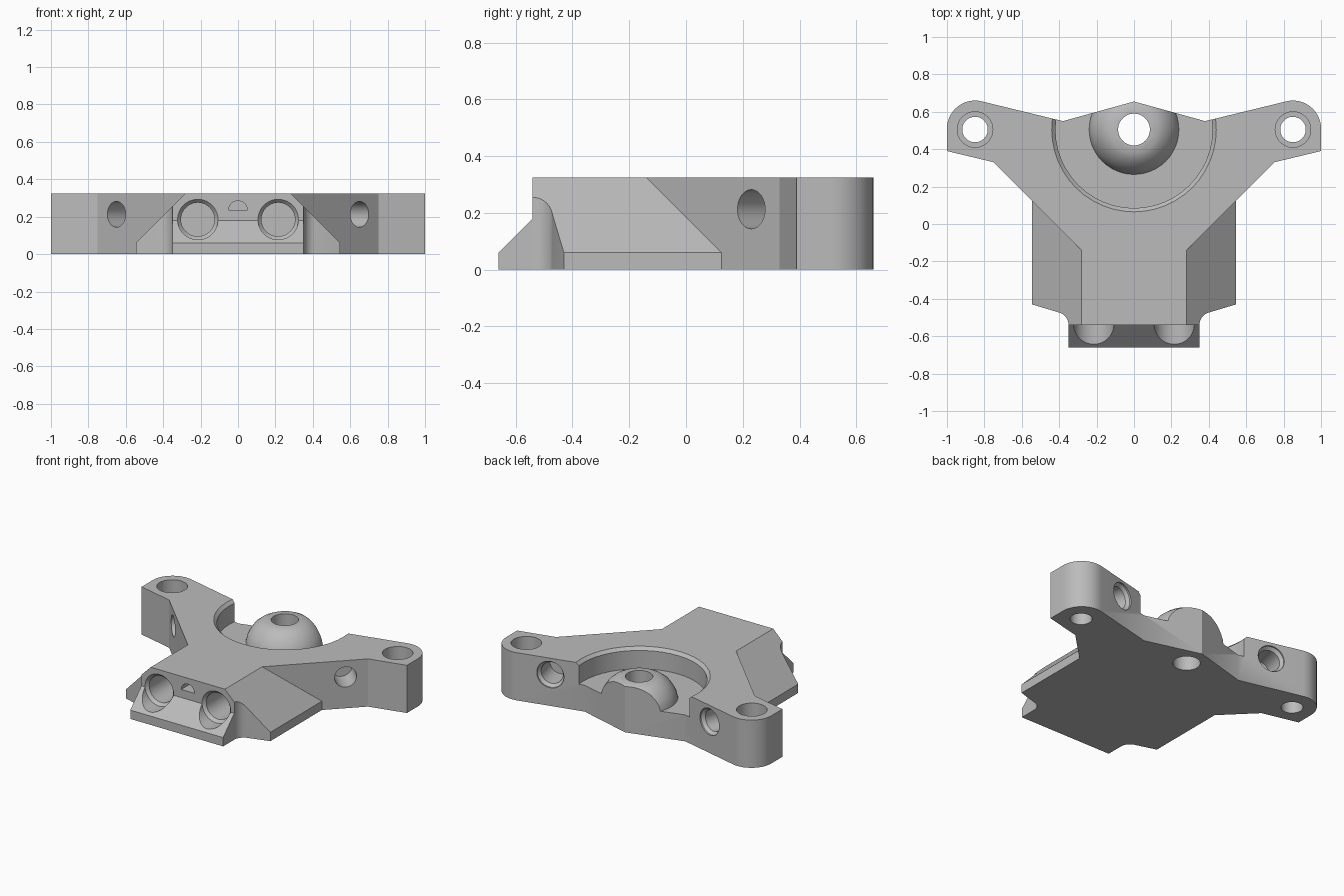
import bpy, bmesh, math
from mathutils import Matrix, Vector

if "Cube" in bpy.data.objects:
    bpy.data.objects.remove(bpy.data.objects["Cube"], do_unlink=True)

H = 0.325      # full height
LIP = 0.06     # height of the thin lower edge
AXIS_Y = 0.505  # line of the three vertical holes

grey = bpy.data.materials.new("plain_grey")
grey.use_nodes = True
grey.diffuse_color = (0.5, 0.5, 0.5, 1)
grey.node_tree.nodes["Principled BSDF"].inputs["Base Color"].default_value = (0.5, 0.5, 0.5, 1)


def finish(name, bm):
    bmesh.ops.remove_doubles(bm, verts=bm.verts, dist=1e-5)
    bmesh.ops.recalc_face_normals(bm, faces=bm.faces)
    mesh = bpy.data.meshes.new(name)
    bm.to_mesh(mesh)
    bm.free()
    mesh.materials.append(grey)
    obj = bpy.data.objects.new(name, mesh)
    bpy.context.collection.objects.link(obj)
    return obj


def prism(name, pts, low, high, place=lambda u, v, w: (u, v, w)):
    """Extrude a 2D outline; place maps (u, v, depth) to x, y, z."""
    bm = bmesh.new()
    a = [bm.verts.new(place(u, v, low)) for u, v in pts]
    b = [bm.verts.new(place(u, v, high)) for u, v in pts]
    bm.faces.new(a)
    bm.faces.new(b)
    for i in range(len(pts)):
        j = (i + 1) % len(pts)
        bm.faces.new((a[i], a[j], b[j], b[i]))
    return finish(name, bm)


def lathe(name, profile, loc, axis=(0, 0, 1)):
    """Spin a closed (radius, height) profile about an axis."""
    bm = bmesh.new()
    vs = [bm.verts.new((r, 0, h)) for r, h in profile]
    edges = [bm.edges.new((vs[i - 1], vs[i])) for i in range(len(vs))
             if profile[i - 1][0] + profile[i][0] > 0]
    bmesh.ops.spin(bm, geom=vs + edges, cent=(0, 0, 0), axis=(0, 0, 1),
                   angle=2 * math.pi, steps=48, use_duplicate=False)
    rot = Vector(axis).to_track_quat('Z', 'Y').to_matrix().to_4x4()
    bm.transform(Matrix.Translation(loc) @ rot)
    return finish(name, bm)


def combine(obj, tool, operation='DIFFERENCE'):
    mod = obj.modifiers.new(tool.name, 'BOOLEAN')
    mod.operation = operation
    mod.solver = 'EXACT'
    mod.object = tool
    bpy.context.view_layer.objects.active = obj
    bpy.ops.object.modifier_apply(modifier=mod.name)
    bpy.data.objects.remove(tool, do_unlink=True)


def arc(cx, cy, r, a0, a1, n):
    angles = [math.radians(a0 + (a1 - a0) * i / n) for i in range(n + 1)]
    return [(cx + r * math.cos(a), cy + r * math.sin(a)) for a in angles]


def mirrored(half):
    return half + [(-x, y) for x, y in reversed(half) if x > 0]


# Wide plate with the two arms and rounded tips
arm_half = ([(0, 0.655), (0.38, 0.55)] + arc(0.85, 0.51, 0.15, 104, 0, 14)
            + [(1.0, 0.39), (0.75, 0.33), (0.28, -0.14)])
bracket = prism("mounting_bracket", mirrored(arm_half), 0, H)

# Front body: outline, then sloped sides, then sloped nose
body_half = ([(0.545, 0.125), (0.545, -0.43), (0.405, -0.472)]
             + arc(0.42, -0.54, 0.07, 105, 180, 8) + [(0.35, -0.66)])
body = prism("front_body", mirrored(body_half), 0, H)
side_half = [(0.6, -0.1), (0.6, 0.005), (0.23, 0.375)]
combine(body, prism("side_slopes", mirrored(side_half), -1, 1,
                    lambda u, v, w: (u, w, v)), 'INTERSECT')
nose = [(-0.72, -0.1), (-0.72, 0), (-0.54, 0.18), (-0.54, 0.4), (0.3, 0.4), (0.3, -0.1)]
combine(body, prism("nose_slope", nose, -1, 1,
                    lambda u, v, w: (w, u, v)), 'INTERSECT')
combine(bracket, body, 'UNION')

# Round recess that leaves a domed boss in its middle
recess = [(0.24, 0.18), (0.42, 0.18), (0.42, 0.305), (0.46, 0.345), (0.11, 0.345),
          (0.125, H), (0.16, 0.307), (0.193, 0.28), (0.22, 0.24), (0.234, 0.21)]
combine(bracket, lathe("round_recess", recess, (0, AXIS_Y, 0)))


def drill(r, depth, r_mouth, mouth, slope=0.0):
    """Blind hole profile with a wider mouth, entering along +z."""
    return [(0, -0.2), (r_mouth, -0.2), (r_mouth, mouth), (r, mouth + slope),
            (r, depth), (0, depth)]


# Hole through the boss
combine(bracket, lathe("boss_hole", [(0, -0.1), (0.085, -0.1), (0.085, 0.5), (0, 0.5)],
                       (0, AXIS_Y, 0)))

for s in (1, -1):
    # Counterbored screw hole in each arm tip
    combine(bracket, lathe("arm_hole", drill(0.068, 0.5, 0.095, 0.2),
                           (s * 0.85, AXIS_Y, H), (0, 0, -1)))
    # Hole in the slanted front wall of each arm
    combine(bracket, lathe("arm_front_hole", drill(0.069, 0.16, 0.069, 0.05, 0.01),
                           (s * 0.65, 0.23, 0.213), (-s, 1, 0)))
    # Hole in the back wall of each arm
    combine(bracket, lathe("arm_back_hole", drill(0.072, 0.18, 0.09, 0.01, 0.02),
                           (s * 0.6, 0.604, 0.213), (s * 0.24, -0.97, 0)))
    # Large round socket in the nose
    combine(bracket, lathe("nose_socket", drill(0.09, 0.25, 0.108, 0.0, 0.02),
                           (s * 0.215, -0.54, 0.185), (0, 1, 0)))

# Small half-round slot between the sockets
combine(bracket, prism("nose_slot", arc(0, 0.235, 0.05, 0, 180, 16), -0.7, -0.4,
                       lambda u, v, w: (u, w, v)))

bpy.ops.object.select_all(action='DESELECT')
bracket.select_set(True)
bpy.context.view_layer.objects.active = bracket
bpy.ops.object.shade_smooth_by_angle(angle=math.radians(30))
